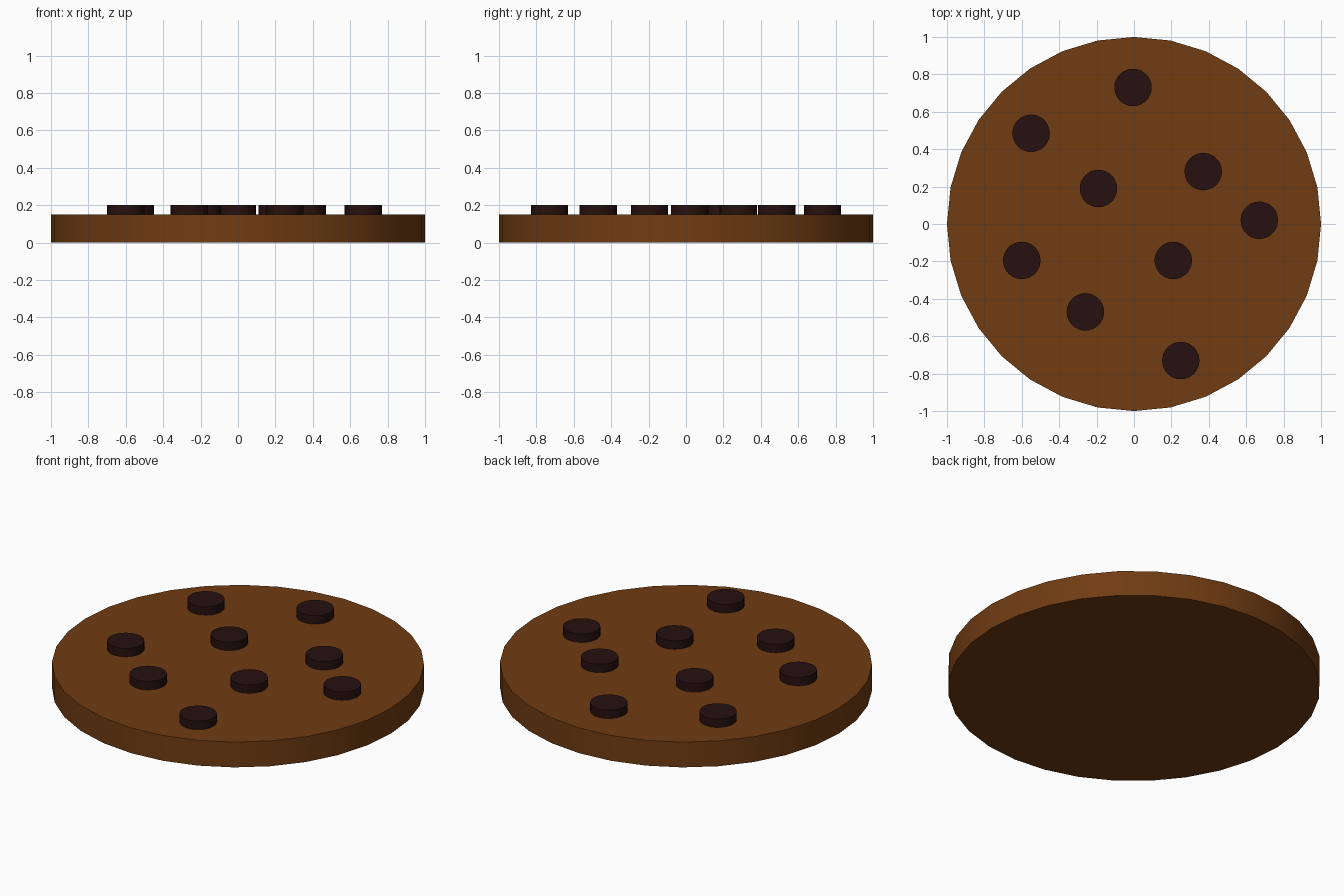
import bpy
import math

cube = bpy.data.objects.get("Cube")
if cube:
    bpy.data.objects.remove(cube, do_unlink=True)


def make_material(name, rgb):
    mat = bpy.data.materials.new(name)
    mat.use_nodes = True
    colour = (*rgb, 1.0)
    mat.diffuse_color = colour
    mat.node_tree.nodes["Principled BSDF"].inputs["Base Color"].default_value = colour
    return mat


def make_disc(name, radius, bottom, top, x, y, mat):
    bpy.ops.mesh.primitive_cylinder_add(
        vertices=32, radius=radius, depth=top - bottom,
        location=(x, y, (bottom + top) / 2))
    disc = bpy.context.object
    disc.name = name
    disc.data.materials.append(mat)
    bpy.ops.object.shade_smooth_by_angle(angle=math.radians(30))
    return disc


baked_brown = make_material("baked brown", (0.162, 0.045, 0.006))
dark_chocolate = make_material("dark chocolate", (0.02, 0.005, 0.005))

# Biscuit base
make_disc("biscuit", 1.0, 0.0, 0.15, 0, 0, baked_brown)

# Chocolate chips, sunk slightly into the biscuit
chip_spots = [
    (-0.005, 0.73), (-0.55, 0.485), (-0.19, 0.19),
    (0.37, 0.28), (0.67, 0.02), (-0.60, -0.195),
    (0.21, -0.195), (-0.26, -0.47), (0.25, -0.73),
]
for number, (x, y) in enumerate(chip_spots, 1):
    make_disc(f"chocolate_chip_{number}", 0.1, 0.1, 0.2, x, y, dark_chocolate)
